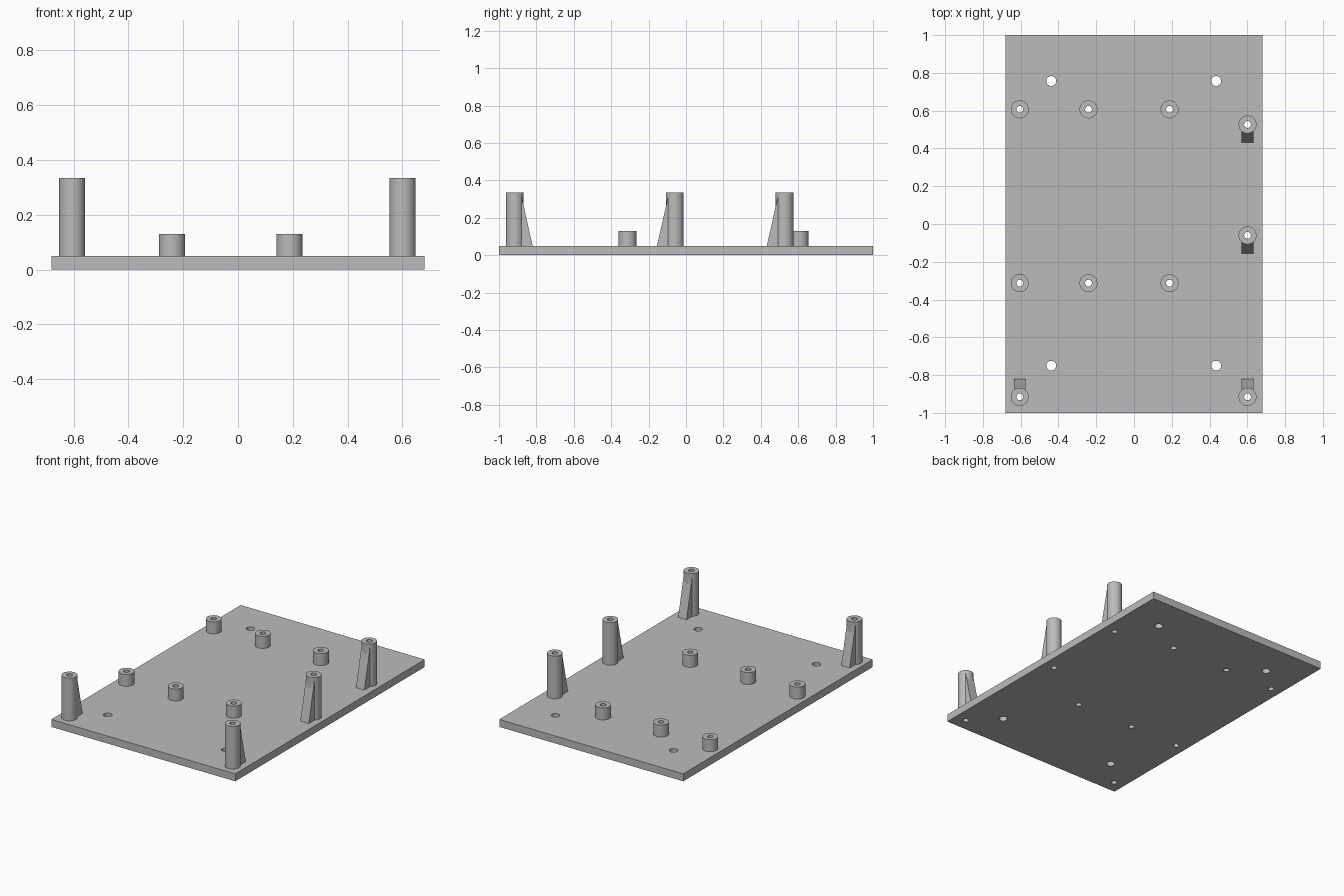
import bpy, bmesh, math

cube = bpy.data.objects.get("Cube")
if cube:
    bpy.data.objects.remove(cube, do_unlink=True)

# Main dimensions
HALF_X, HALF_Y, PLATE_TOP = 0.68, 1.0, 0.05
POST_R, BORE_R, MOUNT_R = 0.0475, 0.018, 0.026
TALL_TOP, SHORT_TOP = 0.335, 0.13
SIDES = 48

grey = bpy.data.materials.new("plain grey")
grey.use_nodes = True
grey.diffuse_color = (0.5, 0.5, 0.5, 1)
grey.node_tree.nodes["Principled BSDF"].inputs["Base Color"].default_value = (0.5, 0.5, 0.5, 1)


def finish(name, bm, smooth=False):
    bmesh.ops.recalc_face_normals(bm, faces=bm.faces)
    mesh = bpy.data.meshes.new(name)
    bm.to_mesh(mesh)
    bm.free()
    mesh.materials.append(grey)
    obj = bpy.data.objects.new(name, mesh)
    bpy.context.collection.objects.link(obj)
    if smooth:
        bpy.ops.object.select_all(action='DESELECT')
        obj.select_set(True)
        bpy.context.view_layer.objects.active = obj
        bpy.ops.object.shade_smooth_by_angle(angle=math.radians(35))
    return obj


def standoff(name, x, y, top):
    """Hollow round post standing on the plate."""
    bm = bmesh.new()
    profile = [(BORE_R, PLATE_TOP), (POST_R, PLATE_TOP), (POST_R, top), (BORE_R, top)]
    rings = []
    for r, z in profile:
        angles = [2 * math.pi * i / SIDES for i in range(SIDES)]
        rings.append([bm.verts.new((r * math.cos(a), r * math.sin(a), z)) for a in angles])
    for k in range(4):
        a, b = rings[k], rings[(k + 1) % 4]
        for i in range(SIDES):
            j = (i + 1) % SIDES
            bm.faces.new((a[i], a[j], b[j], b[i]))
    finish(name, bm, smooth=True).location = (x, y, 0)


def gusset(name, x, y, direction):
    """Sloping rib that braces a tall post along y."""
    bm = bmesh.new()
    profile = [(0.03, PLATE_TOP), (0.095, PLATE_TOP), (0.034, 0.32), (0.03, 0.32)]
    face = bm.faces.new([bm.verts.new((-0.031, direction * d, z)) for d, z in profile])
    side = bmesh.ops.extrude_face_region(bm, geom=[face])
    moved = [v for v in side["geom"] if isinstance(v, bmesh.types.BMVert)]
    bmesh.ops.translate(bm, verts=moved, vec=(0.062, 0, 0))
    finish(name, bm).location = (x, y, 0)


# Positions of the posts and the mounting holes
tall = {
    "front_right": (-0.605, -0.915, 1),
    "front_left": (0.601, -0.915, 1),
    "middle_left": (0.601, -0.06, -1),
    "back_left": (0.601, 0.527, -1),
}
short = [(x, y) for y in (-0.313, 0.607) for x in (-0.605, -0.241, 0.188)]
mounts = [(x, y) for y in (-0.75, 0.757) for x in (-0.438, 0.435)]

# Posts and ribs
for place, (x, y, direction) in tall.items():
    standoff("tall_post_" + place, x, y, TALL_TOP)
    gusset("rib_" + place, x, y, direction)
for i, (x, y) in enumerate(short):
    standoff(f"short_post_{i + 1}", x, y, SHORT_TOP)

# Base plate
bm = bmesh.new()
bmesh.ops.create_cube(bm, size=1)
bmesh.ops.scale(bm, verts=bm.verts, vec=(2 * HALF_X, 2 * HALF_Y, PLATE_TOP))
bmesh.ops.translate(bm, verts=bm.verts, vec=(0, 0, PLATE_TOP / 2))
plate = finish("base_plate", bm)

# Holes through the plate, under every post and at the four mounts
bm = bmesh.new()
holes = [(x, y, BORE_R) for x, y in short]
holes += [(x, y, BORE_R) for x, y, _ in tall.values()]
holes += [(x, y, MOUNT_R) for x, y in mounts]
for x, y, r in holes:
    made = bmesh.ops.create_cone(bm, cap_ends=True, segments=SIDES, radius1=r, radius2=r, depth=0.2)
    bmesh.ops.translate(bm, verts=made["verts"], vec=(x, y, PLATE_TOP / 2))
cutter = finish("hole_cutter", bm)
cutter.hide_render = True

cut = plate.modifiers.new("holes", 'BOOLEAN')
cut.operation = 'DIFFERENCE'
cut.solver = 'EXACT'
cut.object = cutter
bpy.ops.object.select_all(action='DESELECT')
plate.select_set(True)
bpy.context.view_layer.objects.active = plate
bpy.ops.object.modifier_apply(modifier=cut.name)
bpy.data.objects.remove(cutter, do_unlink=True)
bpy.ops.object.shade_smooth_by_angle(angle=math.radians(35))
